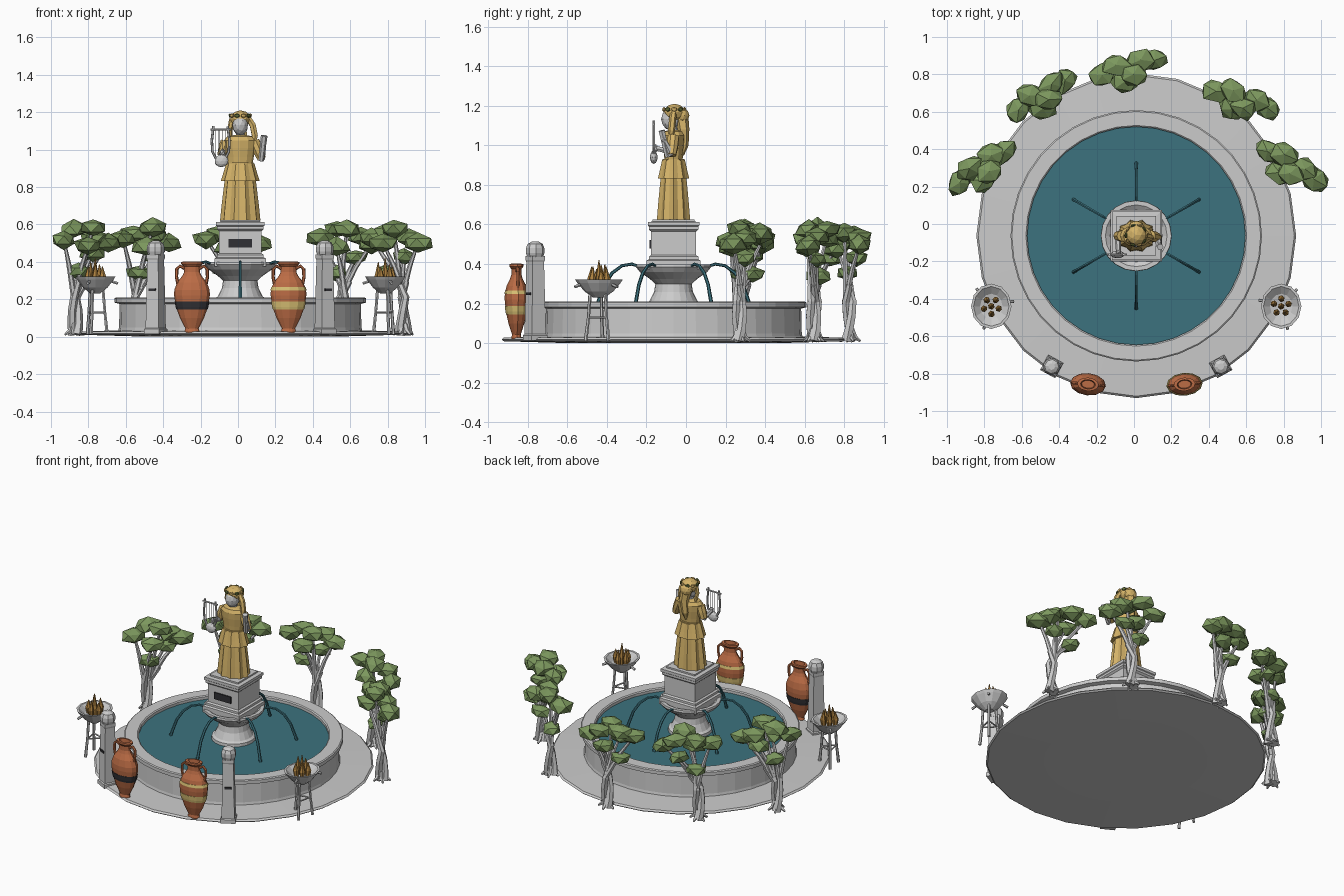
import bpy, bmesh, math, random
from mathutils import Vector, Quaternion, Matrix

random.seed(4)
CX, CY = 0.012, -0.063


def material(name, rgb):
    m = bpy.data.materials.new(name)
    m.diffuse_color = (*rgb, 1)
    return m


GOLD = material("gold_cloth", (0.66, 0.45, 0.14))
TEAL = material("water", (0.045, 0.17, 0.21))
GREEN = material("foliage", (0.20, 0.31, 0.11))
CLAY = material("terracotta", (0.50, 0.15, 0.06))
DARK = material("dark", (0.03, 0.03, 0.035))
BAND = material("yellow_band", (0.68, 0.52, 0.17))
FIRE = material("flame", (0.42, 0.22, 0.05))
LEAF = material("wreath_leaf", (0.12, 0.15, 0.04))


def finish(name, bm, mat=None, loc=(0, 0, 0), rot=0.0):
    bmesh.ops.recalc_face_normals(bm, faces=bm.faces)
    me = bpy.data.meshes.new(name)
    bm.to_mesh(me)
    bm.free()
    ob = bpy.data.objects.new(name, me)
    bpy.context.collection.objects.link(ob)
    ob.location = loc
    ob.rotation_euler[2] = rot
    if mat:
        me.materials.append(mat)
    return ob


def skin_rings(bm, rings, closed=False):
    n = len(rings[0])
    pairs = list(zip(rings, rings[1:])) + ([(rings[-1], rings[0])] if closed else [])
    for a, b in pairs:
        for i in range(n):
            bm.faces.new((a[i], a[(i + 1) % n], b[(i + 1) % n], b[i]))
    if not closed:
        bm.faces.new(rings[0])
        bm.faces.new(rings[-1])


def lathe(name, prof, sides, mat=None, loc=(0, 0, 0), rot=0.0, flat=1.0, closed=False, pleat=0.0, turn=0.0):
    """Stack rings (radius, z) around a vertical axis; flat squashes y."""
    bm = bmesh.new()
    rings = []
    for r, z in prof:
        ring = []
        for i in range(sides):
            a = turn + i * math.tau / sides
            k = r * (1 - pleat * (i % 2))
            ring.append(bm.verts.new((k * math.cos(a), k * flat * math.sin(a), z)))
        rings.append(ring)
    skin_rings(bm, rings, closed)
    return finish(name, bm, mat, loc, rot)


def tube(name, pts, radii, sides=6, mat=None, loc=(0, 0, 0), rot=0.0):
    pts = [Vector(p) for p in pts]
    if not isinstance(radii, (list, tuple)):
        radii = [radii] * len(pts)
    bm, rings, q, prev = bmesh.new(), [], Quaternion(), Vector((0, 0, 1))
    for i, p in enumerate(pts):
        t = (pts[min(i + 1, len(pts) - 1)] - pts[max(i - 1, 0)]).normalized()
        q = prev.rotation_difference(t) @ q
        prev = t
        rings.append([bm.verts.new(p + q @ Vector((radii[i] * math.cos(k * math.tau / sides),
                      radii[i] * math.sin(k * math.tau / sides), 0))) for k in range(sides)])
    skin_rings(bm, rings)
    return finish(name, bm, mat, loc, rot)


def box(name, c, size, mat=None, loc=(0, 0, 0), rot=0.0):
    bm = bmesh.new()
    bmesh.ops.create_cube(bm, size=1, matrix=Matrix.Translation(c) @ Matrix.Diagonal((*size, 1)))
    return finish(name, bm, mat, loc, rot)


def blob(name, c, size, mat=None, jitter=0.0, sub=1, rot=0.0, loc=(0, 0, 0)):
    bm = bmesh.new()
    bmesh.ops.create_icosphere(bm, subdivisions=sub, radius=1)
    m = Matrix.Translation(c) @ Matrix.Rotation(rot, 4, 'Z') @ Matrix.Diagonal((*size, 1))
    for v in bm.verts:
        v.co = m @ (v.co * (1 + random.uniform(-jitter, jitter)))
    return finish(name, bm, mat, loc)


O = (CX, CY, 0)
# Platform, basin and water
lathe("platform", [(0.5, 0), (0.845, 0.01), (0.855, 0.018), (0.845, 0.028), (0.66, 0.034)], 24, loc=O, flat=1.015, turn=math.pi / 2)
lathe("basin_wall", [(0.655, 0.02), (0.648, 0.05), (0.645, 0.175), (0.672, 0.182), (0.672, 0.205),
                     (0.665, 0.21), (0.59, 0.21), (0.583, 0.204), (0.583, 0.02)], 36, loc=O, closed=True)
lathe("water_surface", [(0.584, 0.16), (0.584, 0.186)], 36, TEAL, O)
# Central fountain bowl and water jets
lathe("fountain_bowl", [(0.14, 0.15), (0.135, 0.205), (0.12, 0.215), (0.098, 0.26), (0.092, 0.30), (0.12, 0.325),
                        (0.17, 0.36), (0.19, 0.385), (0.188, 0.398), (0.165, 0.398), (0.14, 0.38)], 20, loc=O)
for i in range(6):
    tube("water_jet", [(0.165, 0, 0.385), (0.21, 0, 0.40), (0.26, 0, 0.392), (0.31, 0, 0.355), (0.35, 0, 0.295), (0.388, 0, 0.186)],
         [0.007, 0.008, 0.008, 0.009, 0.009, 0.01], 6, TEAL, O, math.pi / 6 + i * math.pi / 3)
# Square plinth with plaque
S = 2 ** 0.5
lathe("plinth", [(S * r, z) for r, z in [(0.137, 0.375), (0.137, 0.418), (0.125, 0.424), (0.125, 0.438), (0.114, 0.445), (0.114, 0.565),
      (0.125, 0.575), (0.125, 0.59), (0.13, 0.594), (0.13, 0.612), (0.105, 0.615), (0.105, 0.625)]], 4, loc=O, turn=math.pi / 4)
box("plaque", (0, -0.117, 0.5), (0.125, 0.01, 0.045), DARK, O)

# Statue: dress, torso, neck
lathe("skirt", [(0.108, 0.622), (0.1, 0.7), (0.088, 0.8), (0.072, 0.92)], 20, GOLD, O, flat=0.82, pleat=0.13)
lathe("overskirt", [(0.104, 0.832), (0.092, 0.87), (0.076, 0.925)], 20, GOLD, O, flat=0.8, pleat=0.09)
lathe("belt", [(0.07, 0.915), (0.07, 0.93)], 12, GOLD, O, flat=0.8)
lathe("bodice", [(0.066, 0.92), (0.072, 0.96), (0.082, 1.01), (0.086, 1.05), (0.07, 1.07), (0.03, 1.078)], 12, GOLD, O, flat=0.68)
lathe("neck", [(0.03, 1.06), (0.023, 1.08), (0.023, 1.12)], 8, loc=O)
blob("head", (0, -0.015, 1.132), (0.043, 0.048, 0.056), sub=2, loc=O)
# Hair, locks and leaf wreath
blob("hair_cap", (0, 0.005, 1.165), (0.056, 0.056, 0.045), GOLD, sub=2, loc=O)
blob("hair_bun", (0, 0.045, 1.15), (0.042, 0.035, 0.04), GOLD, sub=2, loc=O)
tube("back_hair", [(0, 0.04, 1.15), (0.01, 0.05, 1.08), (0, 0.052, 1.0), (0, 0.045, 0.95)], [0.035, 0.03, 0.024, 0.008], 6, GOLD, O)
tube("side_lock", [(0.045, 0, 1.165), (0.067, -0.005, 1.13), (0.078, -0.01, 1.075), (0.074, -0.02, 1.01)], [0.016, 0.018, 0.018, 0.007], 6, GOLD, O)
tube("side_lock", [(-0.045, 0, 1.165), (-0.053, 0, 1.12), (-0.05, 0.02, 1.06)], [0.014, 0.014, 0.006], 6, GOLD, O)
for i in range(10):
    a = i * math.tau / 10
    blob("wreath_leaf", (0.055 * math.cos(a), 0.003 + 0.055 * math.sin(a), 1.182), (0.008, 0.017, 0.013),
         LEAF if i % 2 else GOLD, rot=a, loc=O)
# Arms with sleeves
arms = [[(-0.075, 0, 1.045), (-0.1, 0.0, 0.965), (-0.095, -0.09, 0.985)],
        [(0.075, 0, 1.045), (0.115, -0.01, 0.95), (0.126, -0.05, 1.03)]]
for sh, el, ha in arms:
    tube("sleeve", [sh, (Vector(sh) + Vector(el)) / 2, el], [0.03, 0.03, 0.024], 8, GOLD, O)
    tube("forearm", [el, ha], [0.017, 0.013], 6, None, O)
    blob("hand", ha, (0.016, 0.016, 0.022), loc=O)
tube("raised_rod", [(0.112, -0.03, 0.94), (0.128, -0.06, 1.075)], [0.014, 0.018], 6, None, O)
# Lyre
ly = -0.1
blob("lyre_body", (-0.1, ly, 0.94), (0.038, 0.02, 0.034), sub=2, loc=O)
for s in (-1, 1):
    tube("lyre_arm", [(-0.105 + s * x, ly, z) for x, z in [(0.024, 0.95), (0.044, 0.99), (0.047, 1.05), (0.038, 1.125)]], 0.007, 6, None, O)
tube("lyre_crossbar", [(-0.16, ly, 1.108), (-0.05, ly, 1.108)], 0.006, 6, None, O)
for k in range(4):
    x = -0.105 + (k - 1.5) * 0.017
    tube("lyre_string", [(x, ly, 0.95), (x, ly, 1.108)], 0.002, 4, None, O)

# Amphorae with bands and handles
PROF = [(0.034, 0.015), (0.04, 0.03), (0.036, 0.045), (0.065, 0.10), (0.086, 0.16), (0.096, 0.22), (0.095, 0.25), (0.08, 0.29),
        (0.052, 0.325), (0.042, 0.345), (0.042, 0.375), (0.058, 0.388), (0.058, 0.40), (0.04, 0.402), (0.034, 0.36)]


def radius_at(z):
    for (r0, z0), (r1, z1) in zip(PROF[2:], PROF[3:]):
        if z0 <= z <= z1:
            return r0 + (r1 - r0) * (z - z0) / (z1 - z0)


for s in (-1, 1):
    loc, rot = (CX + s * 0.258, -0.857, 0.0), s * 0.1
    lathe("amphora", PROF, 12, CLAY, loc, rot, 0.62)
    spans = [(0.145, 0.16, 0.188, DARK)] if s < 0 else [(0.145, 0.16, 0.188, BAND), (0.248, 0.25, 0.266, BAND)]
    for a, b, c, m in spans:
        lathe("amphora_band", [(radius_at(z) + 0.0025, z) for z in (a, b, c)], 12, m, loc, rot, 0.63)
    for t in (-1, 1):
        tube("amphora_handle", [(t * x, 0, z) for x, z in [(0.04, 0.365), (0.065, 0.378), (0.082, 0.36), (0.083, 0.32), (0.075, 0.28)]],
             0.009, 6, CLAY, loc, rot)

# Stone marker pillars with rounded heads
for s in (-1, 1):
    loc, rot = (CX + s * 0.452, -0.762, 0.0), s * 0.5
    lathe("pillar", [(S * r, z) for r, z in [(0.046, 0.015), (0.046, 0.04), (0.04, 0.046), (0.033, 0.41), (0.036, 0.42), (0.036, 0.44)]],
          4, None, loc, rot, turn=math.pi / 4)
    lathe("pillar_head", [(0.04, 0.435), (0.047, 0.455), (0.047, 0.48), (0.038, 0.502), (0.018, 0.513)], 8, None, loc, rot, turn=math.pi / 8)
    box("pillar_mark", (0, -0.038, 0.25), (0.04, 0.008, 0.014), DARK, loc, rot)

# Tripod braziers with flames
for s in (-1, 1):
    loc, rot = (CX + s * 0.775, -0.44, 0.0), s * 0.3
    lathe("brazier_bowl", [(0.025, 0.23), (0.065, 0.262), (0.098, 0.305), (0.108, 0.322), (0.095, 0.322), (0.06, 0.29), (0.02, 0.28)],
          12, None, loc, 0, 1.12)
    for i in range(3):
        c, d = math.cos(i * math.tau / 3 + 0.5), math.sin(i * math.tau / 3 + 0.5)
        tube("brazier_leg", [(0.04 * c, 0.045 * d, 0.27), (0.052 * c, 0.055 * d, 0.13), (0.064 * c, 0.07 * d, 0.012)], [0.009, 0.008, 0.01], 6, None, loc, rot)
        tube("brazier_knob", [(0.09 * c, 0.1 * d, 0.295), (0.122 * c, 0.128 * d, 0.285)], 0.008, 6, None, loc, rot)
        e, f = math.cos((i + 1) * math.tau / 3 + 0.5), math.sin((i + 1) * math.tau / 3 + 0.5)
        tube("brazier_brace", [(0.052 * c, 0.055 * d, 0.13), (0.052 * e, 0.055 * f, 0.13)], 0.005, 5, None, loc, rot)
    for i in range(6):
        r, a, h = (0.036, i * math.tau / 5, 0.375 + 0.012 * (i % 3)) if i < 5 else (0, 0, 0.42)
        x, y = r * math.cos(a), r * math.sin(a)
        tube("flame", [(x, y, 0.28), (x * 1.15, y * 1.15, 0.325), (x * 1.1, y, h)], [0.013, 0.018, 0.002], 6, FIRE, loc, rot)

# Olive trees: trunk base, foliage centre, foliage direction in degrees
TREES = [((-0.87, 0.27), (-0.81, 0.30), 33), ((-0.55, 0.65), (-0.49, 0.685), 30), ((0.01, 0.825), (-0.03, 0.83), 14),
         ((0.56, 0.645), (0.575, 0.66), -20), ((0.885, 0.27), (0.835, 0.31), -33)]
LUMPS = [(-0.145, 0.0, 0.515), (-0.06, 0.035, 0.56), (0.02, -0.035, 0.575), (0.075, 0.03, 0.535), (0.145, 0.01, 0.495),
         (-0.03, -0.06, 0.49), (0.05, 0.02, 0.44), (-0.05, 0.0, 0.355)]
for (bx, by), (fx, fy), deg in TREES:
    ang = math.radians(deg)
    spin = random.uniform(0, 6)
    tips = []
    for u, v, z in LUMPS:
        c = Vector((fx + u * math.cos(ang) - v * math.sin(ang), fy + u * math.sin(ang) + v * math.cos(ang), z + random.uniform(-0.015, 0.015)))
        tips.append(c)
        w = 0.85 if z < 0.46 else 1.0
        blob("foliage", c, (0.083 * w, 0.065 * w, 0.05 * w), GREEN, 0.16, rot=ang + random.uniform(-0.5, 0.5))
    # Twisted pair of stems, roots and branches
    for k, ends in ((0, (0, 5, 7)), (1, (2, 4, 6))):
        a = spin + k * math.pi
        stem = [Vector((bx + 0.018 * math.cos(a + j * 0.8), by + 0.018 * math.sin(a + j * 0.8), z)) for j, z in enumerate((0.012, 0.07, 0.14, 0.21))]
        tube("trunk", stem + [stem[-1].lerp(tips[ends[1]], 0.3)], [0.032, 0.025, 0.023, 0.021, 0.016], 6)
        for e in ends:
            mid = stem[-1].lerp(tips[e], 0.5) + Vector((0, 0, 0.02))
            tube("branch", [stem[-1], mid, tips[e]], [0.017, 0.013, 0.007], 6)
    for k in range(5):
        a = spin + k * math.tau / 5
        tube("root", [(bx + r * math.cos(a), by + r * math.sin(a), z) for r, z in ((0.012, 0.07), (0.028, 0.03), (0.056, 0.01))],
             [0.014, 0.013, 0.006], 5)
